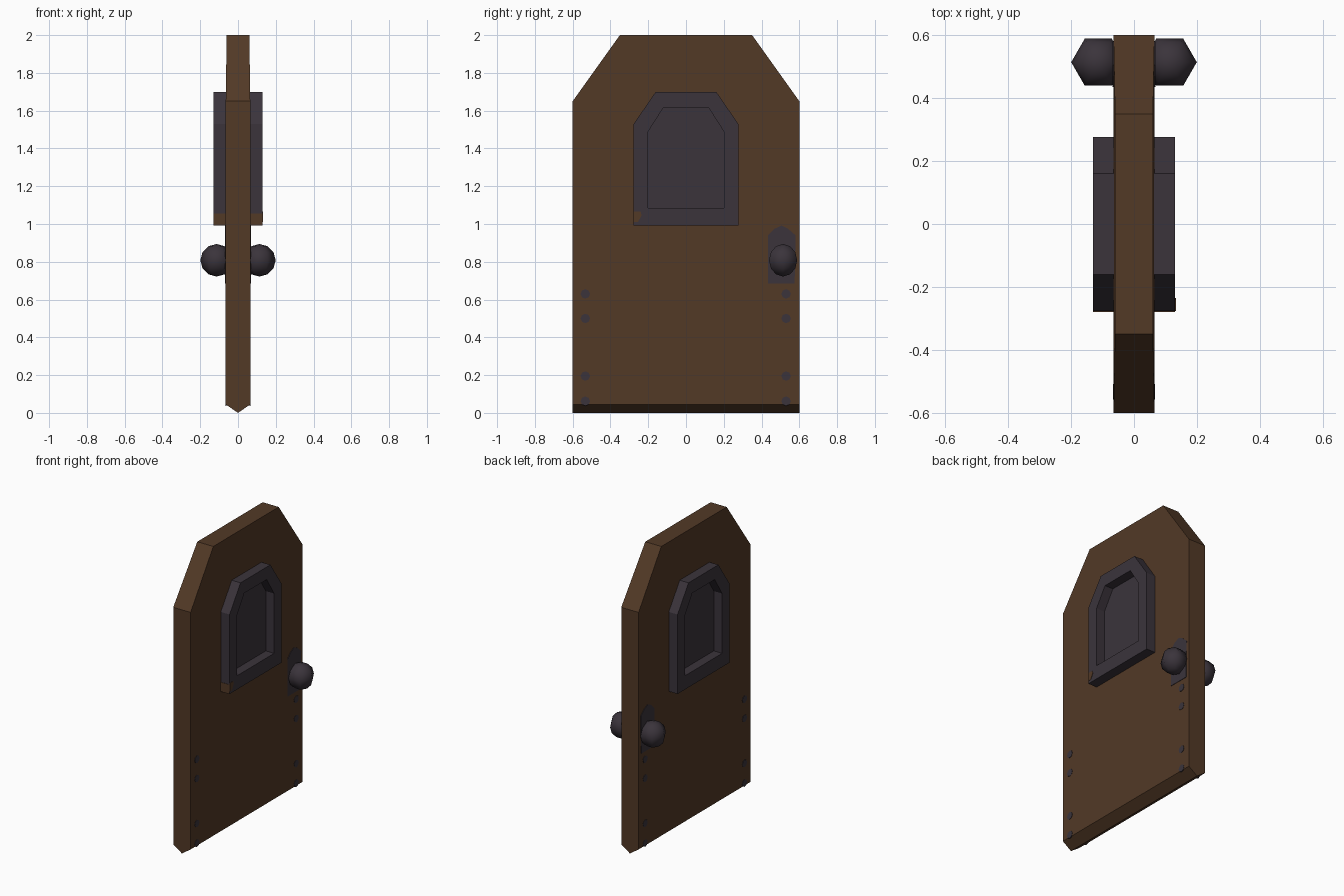
import bpy, bmesh, math
from mathutils import Matrix

if "Cube" in bpy.data.objects:
    bpy.data.objects.remove(bpy.data.objects["Cube"])


def material(name, col):
    m = bpy.data.materials.new(name)
    m.diffuse_color = (*col, 1)
    m.use_nodes = True
    m.node_tree.nodes["Principled BSDF"].inputs["Base Color"].default_value = m.diffuse_color
    return m


WOOD = material("brown wood", (0.085, 0.041, 0.0195))
IRON = material("dark iron", (0.043, 0.034, 0.044))


def finish(name, bm, *mats):
    bmesh.ops.recalc_face_normals(bm, faces=bm.faces)
    me = bpy.data.meshes.new(name)
    bm.to_mesh(me)
    bm.free()
    for m in mats:
        me.materials.append(m)
    ob = bpy.data.objects.new(name, me)
    bpy.context.collection.objects.link(ob)
    return ob


def slab(name, profile, x0, x1, *mats):
    """Extrude a (y, z) outline from x0 to x1."""
    bm = bmesh.new()
    f = bm.faces.new([bm.verts.new((x0, y, z)) for y, z in profile])
    ext = bmesh.ops.extrude_face_region(bm, geom=[f])
    for g in ext["geom"]:
        if isinstance(g, bmesh.types.BMVert):
            g.co.x = x1
    return finish(name, bm, *mats)


def arch(hw, z0, zs, hwt, z1):
    return [(-hw, z0), (hw, z0), (hw, zs), (hwt, z1), (-hwt, z1), (-hw, zs)]


# Door leaf: arched outline, slightly thinner at the top, V-shaped bottom edge
T = 0.065
bm = bmesh.new()
sides = []
for s in (-1, 1):
    sides.append([bm.verts.new((s * (T if z < 1.9 else 0.06), y, z))
                  for y, z in arch(0.6, 0.045, 1.65, 0.35, 2.0)])
tips = [bm.verts.new((0, y, 0)) for y in (-0.6, 0.6)]
a, b = sides
bm.faces.new((a[0], a[1], a[2], a[5]))
bm.faces.new((b[0], b[1], b[2], b[5]))
bm.faces.new((a[5], a[2], a[3], a[4]))
bm.faces.new((b[5], b[2], b[3], b[4]))
for i in range(1, 6):
    j = (i + 1) % 6
    bm.faces.new((a[i], a[j], b[j], b[i]))
for v in (a, b):
    bm.faces.new((v[0], v[1], tips[1], tips[0]))
for k in (0, 1):
    bm.faces.new((a[k], b[k], tips[k]))
finish("door_leaf", bm, WOOD)

outer = arch(0.277, 0.992, 1.53, 0.16, 1.70)
inner = arch(0.20, 1.085, 1.49, 0.12, 1.615)
lock = [(0.435, 0.685), (0.575, 0.685), (0.58, 0.94), (0.54, 0.975),
        (0.505, 0.992), (0.47, 0.975), (0.435, 0.94)]

for s, side in ((1, "right"), (-1, "left")):
    # Raised window frame around a recessed panel
    bm = bmesh.new()
    rings = [[bm.verts.new((s * x, y, z)) for y, z in p]
             for x, p in ((0.05, outer), (0.131, outer), (0.131, inner), (0.068, inner))]
    for r0, r1 in zip(rings, rings[1:]):
        for i in range(6):
            j = (i + 1) % 6
            bm.faces.new((r0[i], r0[j], r1[j], r1[i]))
    bm.faces.new(rings[-1])
    finish("window_frame_" + side, bm, IRON)

    # Brown worn patch on the lower side of the frame
    slab("frame_end_patch_" + side,
         [(-0.279, 0.992), (-0.276, 0.992), (-0.276, 1.055), (-0.279, 1.055)],
         s * 0.06, s * 0.131, WOOD)

    # Lock plate
    slab("lock_plate_" + side, lock, s * 0.06, s * 0.068, IRON)

    # Six-sided round knob
    bm = bmesh.new()
    bmesh.ops.create_uvsphere(bm, u_segments=6, v_segments=6, radius=0.086,
                              matrix=Matrix.Translation((s * 0.1135, 0.514, 0.808))
                              @ Matrix.Rotation(math.pi / 6, 4, 'Z'))
    for f in bm.faces:
        f.smooth = True
    finish("knob_" + side, bm, IRON)

    # Flat rivets down both edges
    bm = bmesh.new()
    for y in (-0.533, 0.53):
        for z in (0.062, 0.195, 0.5, 0.63):
            bmesh.ops.create_cone(bm, cap_ends=True, segments=8, radius1=0.025,
                                  radius2=0.025, depth=0.006,
                                  matrix=Matrix.Translation((s * 0.064, y, z))
                                  @ Matrix.Rotation(math.pi / 2, 4, 'Y'))
    finish("rivets_" + side, bm, IRON)

# Brown corner mark on the right face of the frame
slab("frame_corner_patch", [(-0.277, 1.01), (-0.255, 1.01), (-0.235, 1.045),
                            (-0.24, 1.065), (-0.277, 1.065)], 0.13, 0.133, WOOD)
